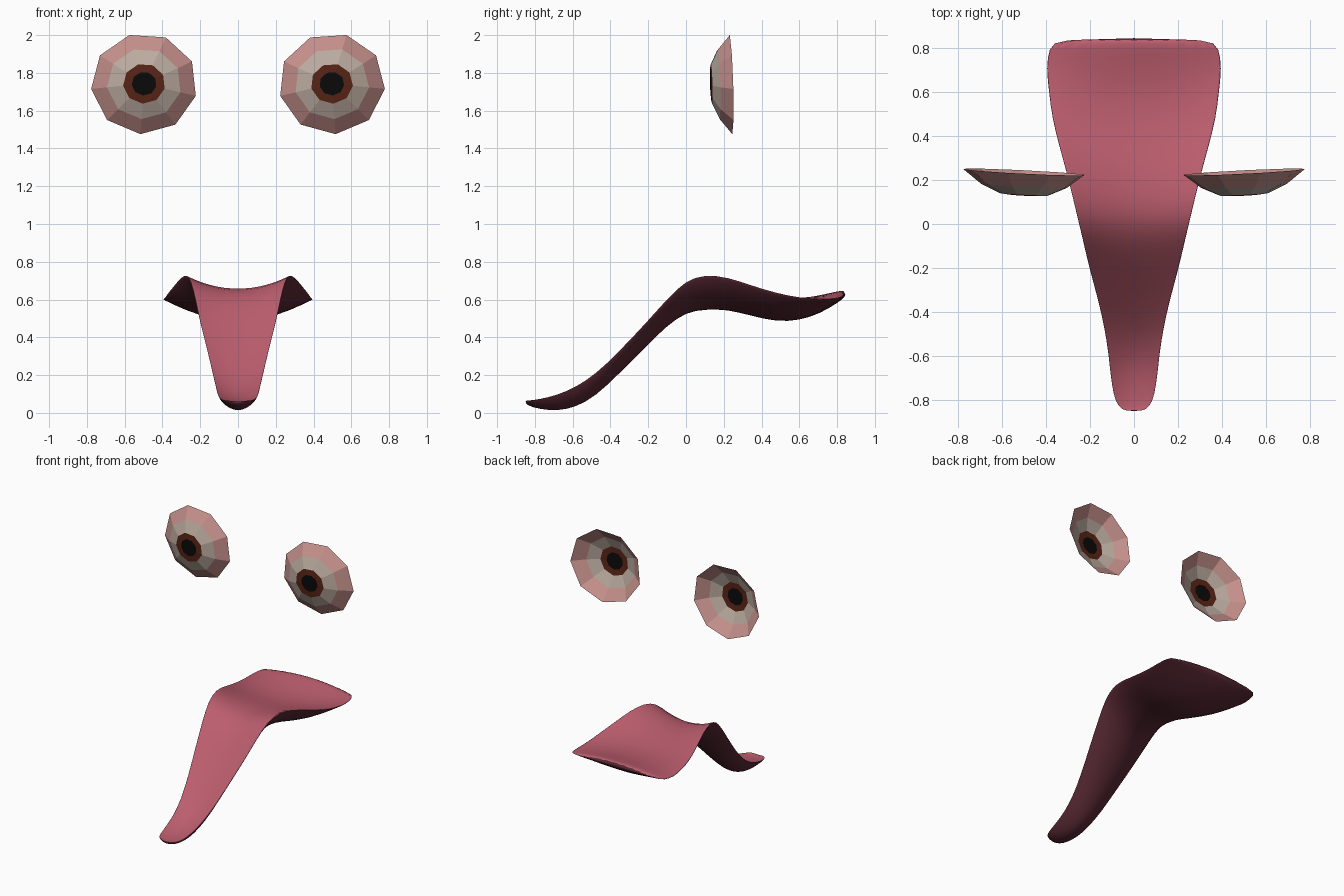
import bpy, bmesh
from math import cos, sin, radians

if "Cube" in bpy.data.objects:
    bpy.data.objects.remove(bpy.data.objects["Cube"])


def material(name, rgb):
    m = bpy.data.materials.new(name)
    m.diffuse_color = (*rgb, 1)
    m.use_nodes = True
    m.node_tree.nodes["Principled BSDF"].inputs["Base Color"].default_value = m.diffuse_color
    return m


def finish(bm, name, mats, smooth):
    bmesh.ops.recalc_face_normals(bm, faces=bm.faces)
    for f in bm.faces:
        f.smooth = smooth
    me = bpy.data.meshes.new(name)
    bm.to_mesh(me)
    bm.free()
    for m in mats:
        me.materials.append(m)
    ob = bpy.data.objects.new(name, me)
    bpy.context.collection.objects.link(ob)
    return ob


pink = material("tongue_pink", (0.50, 0.11, 0.155))
under = material("tongue_underside", (0.10, 0.022, 0.033))
lid = material("eye_pink", (0.56, 0.28, 0.26))
white = material("eye_white", (0.50, 0.41, 0.35))
iris = material("iris_brown", (0.10, 0.018, 0.008))
black = material("pupil_black", (0.003, 0.003, 0.003))

# Tongue stations: y, half width, edge z, top centre z, bottom centre z
STATIONS = [
    (-0.85, 0.040, 0.065, 0.060, 0.050), (-0.83, 0.072, 0.066, 0.056, 0.036),
    (-0.78, 0.094, 0.072, 0.056, 0.020), (-0.68, 0.108, 0.095, 0.070, 0.008),
    (-0.58, 0.118, 0.140, 0.110, 0.030), (-0.48, 0.134, 0.205, 0.180, 0.085),
    (-0.36, 0.160, 0.320, 0.295, 0.200), (-0.20, 0.205, 0.490, 0.460, 0.360),
    (-0.10, 0.228, 0.605, 0.565, 0.460), (0.00, 0.252, 0.705, 0.640, 0.530),
    (0.10, 0.276, 0.735, 0.660, 0.545), (0.22, 0.305, 0.722, 0.655, 0.545),
    (0.35, 0.342, 0.675, 0.630, 0.510), (0.48, 0.376, 0.635, 0.605, 0.480),
    (0.60, 0.390, 0.610, 0.605, 0.487), (0.71, 0.403, 0.600, 0.622, 0.525),
    (0.80, 0.390, 0.605, 0.645, 0.580), (0.845, 0.355, 0.620, 0.650, 0.615),
]
N = 12
across = [sin(radians(-90 + 180 * i / N)) for i in range(N + 1)]
bm = bmesh.new()
rings = []
for y, w, ze, zc, zb in STATIONS:
    ring = [bm.verts.new((w * s, y, zc + (ze - zc) * s * s)) for s in across]
    ring += [bm.verts.new((w * s, y, ze - (ze - zb) * (1 - s * s) ** 0.8))
             for s in across[-2:0:-1]]
    rings.append(ring)
for a, b in zip(rings, rings[1:]):
    for i in range(2 * N):
        j = (i + 1) % (2 * N)
        f = bm.faces.new((a[i], a[j], b[j], b[i]))
        f.material_index = int(i >= N)
for ring in (rings[0], rings[-1]):
    bm.faces.new(ring).material_index = 1
tongue = finish(bm, "tongue", [pink, under], True)
sub = tongue.modifiers.new("smooth", 'SUBSURF')
sub.levels = sub.render_levels = 1


# Eyes: open nine-sided shallow bowls, slightly tilted
def eye(side, name):
    bm = bmesh.new()
    rings = []
    for r, y in ((0.282, 0.236), (0.198, 0.172), (0.112, 0.134), (0.066, 0.130)):
        ring = []
        for k in range(9):
            a = radians(-14 + 40 * k)
            x, z = r * cos(a), 0.95 * r * sin(a)
            ring.append(bm.verts.new((side * (x - 0.497), y - 0.05 * x - 0.03 * z,
                                      1.743 + z)))
        rings.append(ring)
    for m, (a, b) in enumerate(zip(rings, rings[1:])):
        for i in range(9):
            j = (i + 1) % 9
            bm.faces.new((a[i], a[j], b[j], b[i])).material_index = m
    bm.faces.new(rings[-1]).material_index = 3
    ob = finish(bm, name, [lid, white, iris, black], False)
    # Make the visible bowl face the front
    if ob.data.polygons[-1].normal.y > 0:
        ob.data.flip_normals()


eye(1, "left_eye")
eye(-1, "right_eye")
